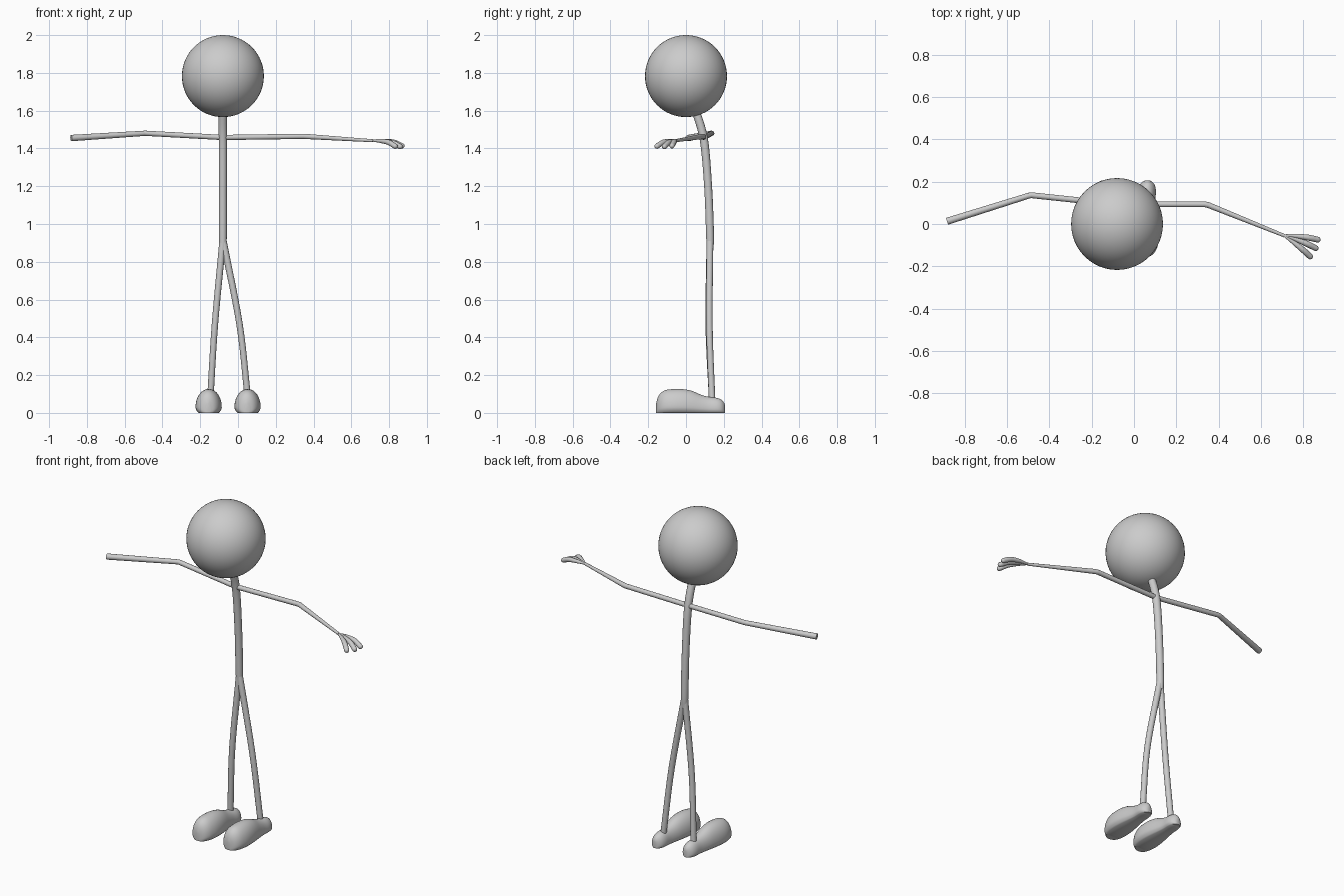
import bpy, bmesh, math
from mathutils import Vector

if "Cube" in bpy.data.objects:
    bpy.data.objects.remove(bpy.data.objects["Cube"])

grey = bpy.data.materials.new("plain grey")
grey.diffuse_color = (0.6, 0.6, 0.6, 1)
grey.use_nodes = True
grey.node_tree.nodes["Principled BSDF"].inputs["Base Color"].default_value = grey.diffuse_color


def finish(name, bm):
    bmesh.ops.recalc_face_normals(bm, faces=bm.faces)
    me = bpy.data.meshes.new(name)
    bm.to_mesh(me)
    bm.free()
    me.materials.append(grey)
    ob = bpy.data.objects.new(name, me)
    bpy.context.collection.objects.link(ob)
    bpy.ops.object.select_all(action='DESELECT')
    ob.select_set(True)
    bpy.context.view_layer.objects.active = ob
    bpy.ops.object.shade_smooth_by_angle(angle=math.radians(50))
    return ob


def skin(name, rings):
    """Join rings of points into a capped skin."""
    bm = bmesh.new()
    loops = [[bm.verts.new(p) for p in r] for r in rings]
    n = len(loops[0])
    for a, b in zip(loops, loops[1:]):
        for i in range(n):
            j = (i + 1) % n
            bm.faces.new((a[i], a[j], b[j], b[i]))
    bm.faces.new(loops[0][::-1])
    bm.faces.new(loops[-1])
    return finish(name, bm)


def smooth(pts, steps=6):
    """Catmull-Rom interpolation of (x, y, z, radius) points."""
    p = [Vector(q) for q in pts]
    p = [2 * p[0] - p[1]] + p + [2 * p[-1] - p[-2]]
    out = []
    for a, b, c, d in zip(p, p[1:], p[2:], p[3:]):
        for k in range(steps):
            t = k / steps
            out.append(0.5 * (2 * b + (c - a) * t + (2 * a - 5 * b + 4 * c - d) * t ** 2
                              + (3 * b - a - 3 * c + d) * t ** 3))
    return out + [p[-2]]


def tube(name, pts, round_end=False, sides=16):
    """Round tube along (x, y, z, radius) points."""
    c = [Vector(p[:3]) for p in pts]
    r = [p[3] for p in pts]
    if round_end:
        d, e, re = (c[-1] - c[-2]).normalized(), c[-1], r[-1]
        for k in range(1, 6):
            a = k / 5.2 * math.pi / 2
            c.append(e + d * re * math.sin(a))
            r.append(re * math.cos(a))
    rings, u = [], None
    for i, p in enumerate(c):
        t = (c[min(i + 1, len(c) - 1)] - c[max(i - 1, 0)]).normalized()
        if u is None:
            u = t.cross(Vector((0.3, 1, 0.2)))
        u = (u - t * u.dot(t)).normalized()
        v = t.cross(u)
        rings.append([p + r[i] * (u * math.cos(2 * math.pi * k / sides)
                                  + v * math.sin(2 * math.pi * k / sides))
                      for k in range(sides)])
    return skin(name, rings)


# head
bm = bmesh.new()
bmesh.ops.create_uvsphere(bm, u_segments=48, v_segments=32, radius=0.217)
bmesh.ops.translate(bm, verts=bm.verts, vec=(-0.08, 0, 1.783))
finish("head", bm)

# curved trunk and neck
tube("trunk", smooth([(-0.08, 0.127, 0.86, 0.018), (-0.08, 0.127, 0.95, 0.021),
                      (-0.08, 0.117, 1.2, 0.021), (-0.08, 0.094, 1.45, 0.022),
                      (-0.08, 0.048, 1.61, 0.022)]))

# legs, each from hip to knee to ankle
hip = (-0.08, 0.127, 0.92, 0.018)
tube("left_leg", smooth([hip, (-0.122, 0.120, 0.47, 0.017), (-0.147, 0.138, 0.07, 0.017)]))
tube("right_leg", smooth([hip, (0.008, 0.124, 0.47, 0.017), (0.053, 0.138, 0.07, 0.017)]))

# arms, each a tube with a sharp elbow
shoulder = (-0.08, 0.093, 1.458, 0.014)
tube("left_arm", [shoulder, (-0.485, 0.136, 1.480, 0.014), (-0.497, 0.134, 1.480, 0.014),
                  (-0.883, 0.013, 1.455, 0.017)])
tube("right_arm", [shoulder, (0.335, 0.093, 1.464, 0.014), (0.350, 0.090, 1.464, 0.014),
                   (0.712, -0.056, 1.441, 0.008)])

# fingers fanning out from the wrist and drooping at the tips
wrist = Vector((0.706, -0.053, 1.441))
for i, tip in enumerate([(0.868, -0.074, 1.414), (0.858, -0.114, 1.410), (0.832, -0.153, 1.412)]):
    tip = Vector(tip)
    d = tip - wrist
    mid1 = wrist + d * 0.35 + Vector((0, 0.004, 0.009))
    mid2 = wrist + d * 0.72 + Vector((0, 0.004, 0.012))
    tube(f"finger_{i + 1}", smooth([(*wrist, 0.004), (*mid1, 0.010), (*mid2, 0.014),
                                    (*tip, 0.014)]), round_end=True)

# shoes: flat-soled domed sections (y, half width, height) from toe to heel
SHOE = [(-0.158, .012, .050), (-0.150, .034, .080), (-0.135, .050, .104), (-0.11, .062, .120),
        (-0.07, .069, .126), (-0.02, .067, .126), (0.03, .059, .117), (0.08, .049, .096),
        (0.12, .043, .085), (0.16, .042, .080), (0.185, .035, .071), (0.2, .022, .056),
        (0.206, .010, .042)]


def shoe(name, x0):
    rings = []
    for y, w, h, _ in smooth([(*s, 0) for s in SHOE], 3):
        ring = []
        zc = 0.25 * h
        for k in range(29):
            a = math.radians(-40 + 260 * k / 28)
            s = math.sin(a)
            z = zc + (h - zc) * s if s > 0 else zc + zc * s / math.sin(math.radians(40))
            ring.append((x0 + 0.05 * (y + 0.07) + w * math.cos(a) ** 1 , y, max(z, 0)))
        rings.append(ring)
    return skin(name, rings)


shoe("left_shoe", -0.156)
shoe("right_shoe", 0.05)
